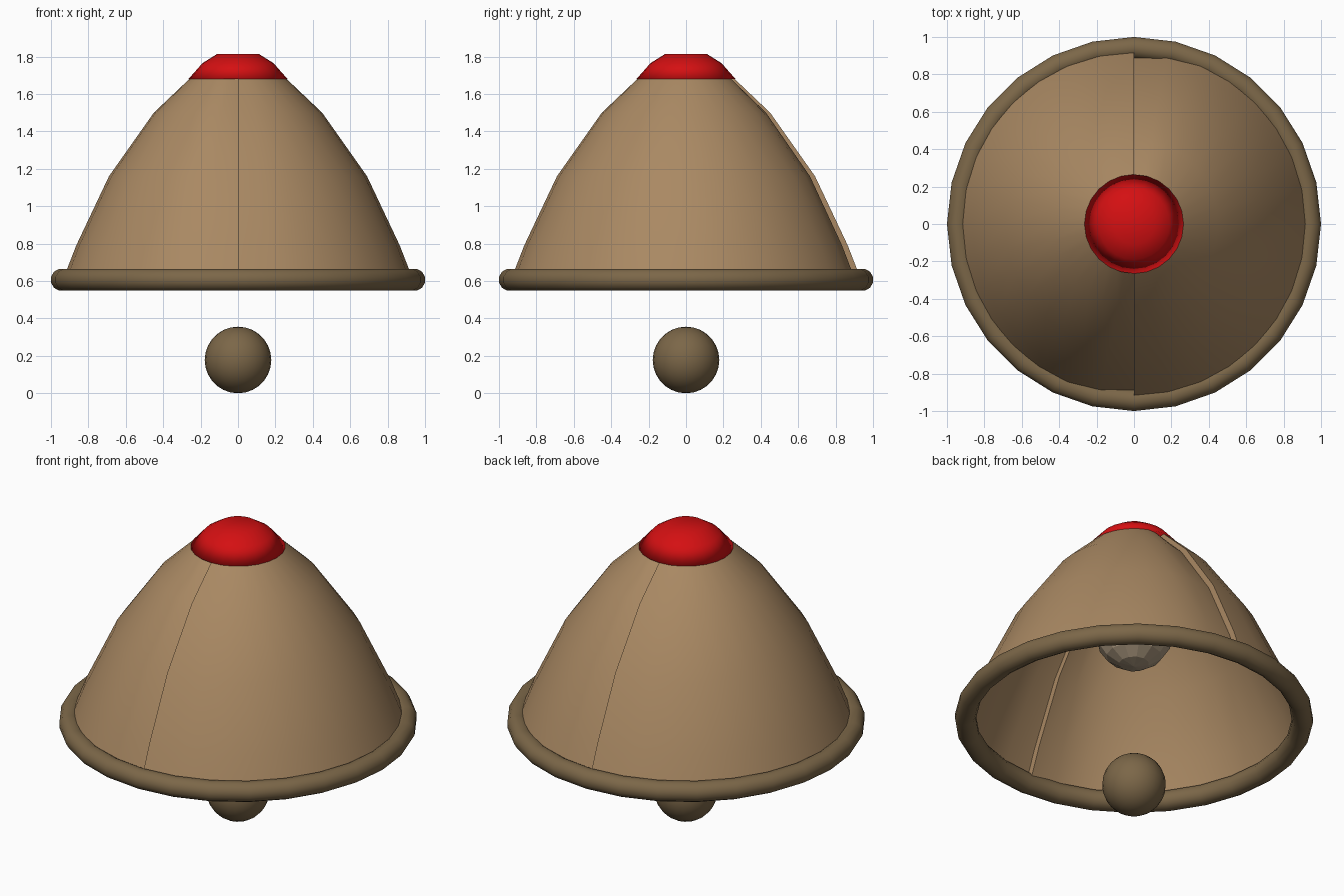
import bpy, bmesh, math
from math import sin, cos, pi, tau

cube = bpy.data.objects.get("Cube")
if cube:
    bpy.data.objects.remove(cube, do_unlink=True)


def material(name, rgb):
    m = bpy.data.materials.new(name)
    m.use_nodes = True
    m.diffuse_color = (*rgb, 1)
    m.node_tree.nodes["Principled BSDF"].inputs["Base Color"].default_value = (*rgb, 1)
    return m


tan = material("tan shell", (0.40, 0.25, 0.125))
bronze = material("dark bronze", (0.20, 0.135, 0.065))
red = material("red cap", (0.66, 0.005, 0.006))
beige = material("pale beige", (0.40, 0.31, 0.21))


def finish(name, bm, mat, smooth=True, angle=None):
    mesh = bpy.data.meshes.new(name)
    bm.to_mesh(mesh)
    bm.free()
    mesh.materials.append(mat)
    ob = bpy.data.objects.new(name, mesh)
    bpy.context.collection.objects.link(ob)
    bpy.ops.object.select_all(action='DESELECT')
    ob.select_set(True)
    bpy.context.view_layer.objects.active = ob
    if angle:
        bpy.ops.object.shade_smooth_by_angle(angle=angle)
    elif smooth:
        bpy.ops.object.shade_smooth()
    return ob


def lathe(profile, steps, closed=False):
    """Revolve (radius, z) points, starting at the back."""
    bm = bmesh.new()
    rings = [[bm.verts.new((r * sin(tau * i / steps), r * cos(tau * i / steps), z))
              for r, z in profile] for i in range(steps)]
    n = len(profile)
    for i in range(steps):
        a, b = rings[i], rings[(i + 1) % steps]
        for j in range(n if closed else n - 1):
            k = (j + 1) % n
            bm.faces.new((a[j], a[k], b[k], b[j]))
    return bm, rings


def ball(name, radius, z, mat, u, v, smooth=True):
    bm = bmesh.new()
    bmesh.ops.create_uvsphere(bm, u_segments=u, v_segments=v, radius=radius)
    bmesh.ops.translate(bm, verts=bm.verts, vec=(0, 0, z))
    return finish(name, bm, mat, smooth)


# Bell shell: two half turns, each tucked inward where it meets the next
shell_profile = [(0.935, 0.61), (0.865, 0.79), (0.69, 1.16), (0.45, 1.50), (0.25, 1.69)]
HALF = 16
bm = bmesh.new()
columns = []
for half in range(2):
    for i in range(HALF + 1):
        t = i / HALF
        a = pi * (half + t)
        # the starting edge drops below the full radius and eases out
        tuck = 0.04 * max(0, 1 - t * 8) ** 1.5
        columns.append([bm.verts.new(((r - tuck) * sin(a), (r - tuck) * cos(a), z))
                        for r, z in shell_profile])
for i, a in enumerate(columns):
    b = columns[(i + 1) % len(columns)]
    for j in range(len(a) - 1):
        bm.faces.new((a[j], b[j], b[j + 1], a[j + 1]))
bmesh.ops.recalc_face_normals(bm, faces=bm.faces)
finish("bell_shell", bm, tan, angle=math.radians(40))

# Rounded rim ring
tube = [(0.94 + 0.06 * cos(tau * (k + 0.5) / 12), 0.607 + 0.06 * sin(tau * (k + 0.5) / 12))
        for k in range(12)]
bm, _ = lathe([(r + 0.002, z) for r, z in tube], 28, closed=True)
bmesh.ops.recalc_face_normals(bm, faces=bm.faces)
finish("rim_ring", bm, bronze)

# Red domed cap with a closed underside
bm, rings = lathe([(0.265, 1.68), (0.19, 1.765), (0.11, 1.815)], 24)
bm.faces.new([r[0] for r in rings])
bm.faces.new([r[-1] for r in rings])
bmesh.ops.recalc_face_normals(bm, faces=bm.faces)
finish("top_cap", bm, red)

# Clapper ball below and the faceted knob inside
ball("clapper_ball", 0.178, 0.178, bronze, 24, 14)
ball("inner_knob", 0.22, 1.16, beige, 12, 8, smooth=False)
